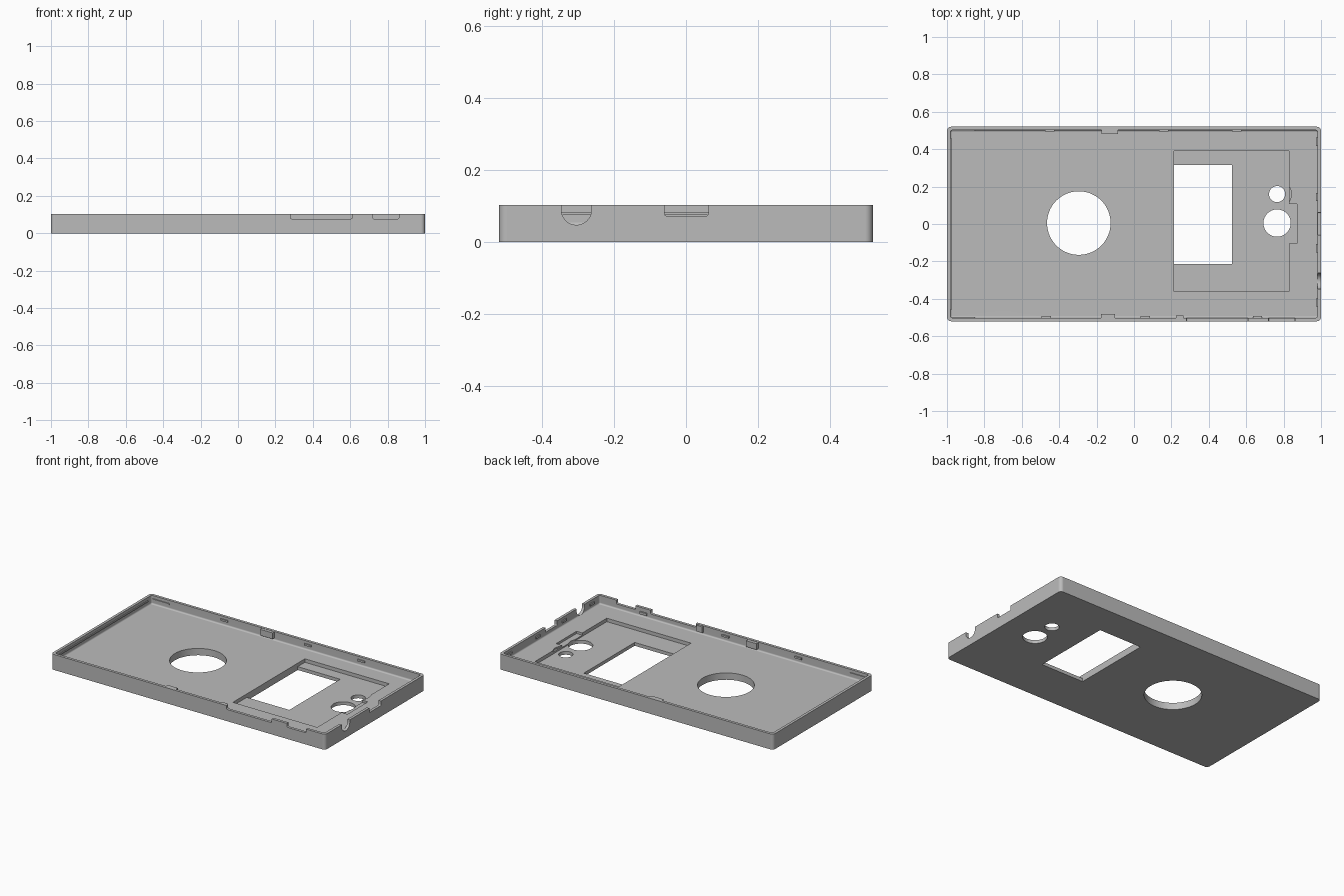
import bpy
import bmesh
from math import pi
from mathutils import Matrix, Vector

cube = bpy.data.objects.get("Cube")
if cube:
    bpy.data.objects.remove(cube, do_unlink=True)

grey = bpy.data.materials.new("plain grey plastic")
grey.use_nodes = True
colour = (0.5, 0.5, 0.5, 1)
grey.diffuse_color = colour
grey.node_tree.nodes["Principled BSDF"].inputs["Base Color"].default_value = colour

HX, HY, TOP = 1.0, 0.52, 0.102   # half length, half width, height
WALL, FLOOR, RECESS = 0.018, 0.045, 0.022
IX, IY = HX - WALL, HY - WALL


def finish(bm, name):
    mesh = bpy.data.meshes.new(name)
    bm.to_mesh(mesh)
    bm.free()
    mesh.materials.append(grey)
    obj = bpy.data.objects.new(name, mesh)
    bpy.context.collection.objects.link(obj)
    return obj


def box(name, x, y, z, corner=0, fillet=0):
    """Box from ranges; optional rounded upright corners and bottom edges."""
    bm = bmesh.new()
    lo, hi = (Vector(p) for p in zip(x, y, z))
    size = hi - lo
    bmesh.ops.create_cube(bm, size=1, matrix=Matrix.Translation((lo + hi) / 2) @ Matrix.Diagonal((*size, 1)))
    if corner:
        upright = [e for e in bm.edges if abs(e.verts[0].co.z - e.verts[1].co.z) > size.z / 2]
        bmesh.ops.bevel(bm, geom=upright, offset=corner, segments=5, profile=0.5, affect='EDGES')
    if fillet:
        low = [e for e in bm.edges if all(v.co.z < z[0] + 1e-5 for v in e.verts)]
        bmesh.ops.bevel(bm, geom=low, offset=fillet, segments=5, profile=0.5, affect='EDGES')
    return finish(bm, name)


def cylinder(name, centre, radius, depth, along_x=False):
    bm = bmesh.new()
    turn = Matrix.Rotation(pi / 2, 4, 'Y') if along_x else Matrix()
    bmesh.ops.create_cone(bm, cap_ends=True, segments=64, radius1=radius, radius2=radius,
                          depth=depth, matrix=Matrix.Translation(centre) @ turn)
    return finish(bm, name)


def cut(target, cutter):
    cutter.hide_render = True
    mod = target.modifiers.new("cut", 'BOOLEAN')
    mod.operation, mod.solver, mod.object = 'DIFFERENCE', 'EXACT', cutter
    bpy.context.view_layer.objects.active = target
    bpy.ops.object.modifier_apply(modifier=mod.name)
    bpy.data.objects.remove(cutter, do_unlink=True)


# Tray shell
shell = box("tray_shell", (-HX, HX), (-HY, HY), (0, TOP), corner=0.022)
cut(shell, box("cavity", (-IX, IX), (-IY, IY), (FLOOR, 0.2), corner=0.012, fillet=0.01))

# Stepped display recess, its connector pocket and the window
cut(shell, box("recess", (0.215, 0.83), (-0.36, 0.39), (RECESS, 0.2)))
cut(shell, box("connector_pocket", (0.8, 0.872), (-0.105, 0.108), (RECESS + 0.008, 0.09)))
cut(shell, cylinder("button_pocket", (0.765, 0.16, 0.08), 0.076, 0.09))
cut(shell, box("window", (0.215, 0.525), (-0.215, 0.315), (-0.1, 0.2)))

# Round holes through the floor
for x, y, r in ((-0.295, 0.005, 0.17), (0.765, 0.005, 0.073), (0.765, 0.16, 0.043)):
    cut(shell, cylinder("round_hole", (x, y, 0), r, 0.4))

# Rim notches in the front wall
for x in ((0.28, 0.61), (0.72, 0.86)):
    cut(shell, box("front_notch", x, (-0.6, -0.49), (0.077, 0.2), fillet=0.008))

# Rim notch and cable hole in the right-hand end wall
cut(shell, box("end_notch", (0.96, 1.1), (-0.06, 0.062), (0.072, 0.2), fillet=0.006))
cut(shell, cylinder("cable_hole", (1, -0.305, 0.089), 0.042, 0.1, along_x=True))
cut(shell, box("cable_slot", (0.95, 1.05), (-0.347, -0.263), (0.089, 0.2)))

bpy.ops.object.select_all(action='DESELECT')
shell.select_set(True)
bpy.context.view_layer.objects.active = shell
bpy.ops.object.shade_smooth_by_angle(angle=pi / 6)
weighted = shell.modifiers.new("even_shading", 'WEIGHTED_NORMAL')
weighted.keep_sharp = True

# Snap tabs on the long walls: centre, width, reach, bottom, top
back_tabs = [(-0.13, 0.09, 0.02, 0.06, 0.1), (-0.45, 0.05, 0.007, 0.072, 0.084),
             (0.16, 0.05, 0.007, 0.072, 0.084), (0.55, 0.05, 0.007, 0.072, 0.084)]
front_tabs = [(-0.14, 0.075, 0.022, 0.06, 0.1), (-0.47, 0.05, 0.009, 0.072, 0.084),
              (0.06, 0.05, 0.009, 0.072, 0.084), (0.245, 0.04, 0.013, 0.06, 0.1),
              (0.66, 0.05, 0.009, 0.06, 0.076)]
for name, side, tabs in (("back_snap_tab", 1, back_tabs), ("front_snap_tab", -1, front_tabs)):
    for c, w, reach, low, high in tabs:
        ys = sorted((side * (IY - reach), side * (IY + 0.006)))
        box(name, (c - w / 2, c + w / 2), ys, (low, high))

# Small tabs on the right-hand end wall
for y in (0.44, 0.145, -0.13, -0.42):
    box("end_snap_tab", (IX - 0.008, IX + 0.006), (y - 0.022, y + 0.022), (0.07, 0.084))

# Thin ribs at the plain end
for side in (1, -1):
    ys = sorted((side * (IY - 0.006), side * (IY + 0.006)))
    box("corner_rib", (-IX + 0.01, -0.85), ys, (0.074, 0.082))
box("end_rib", (-IX - 0.006, -IX + 0.006), (-0.46, 0.46), (0.074, 0.082))
